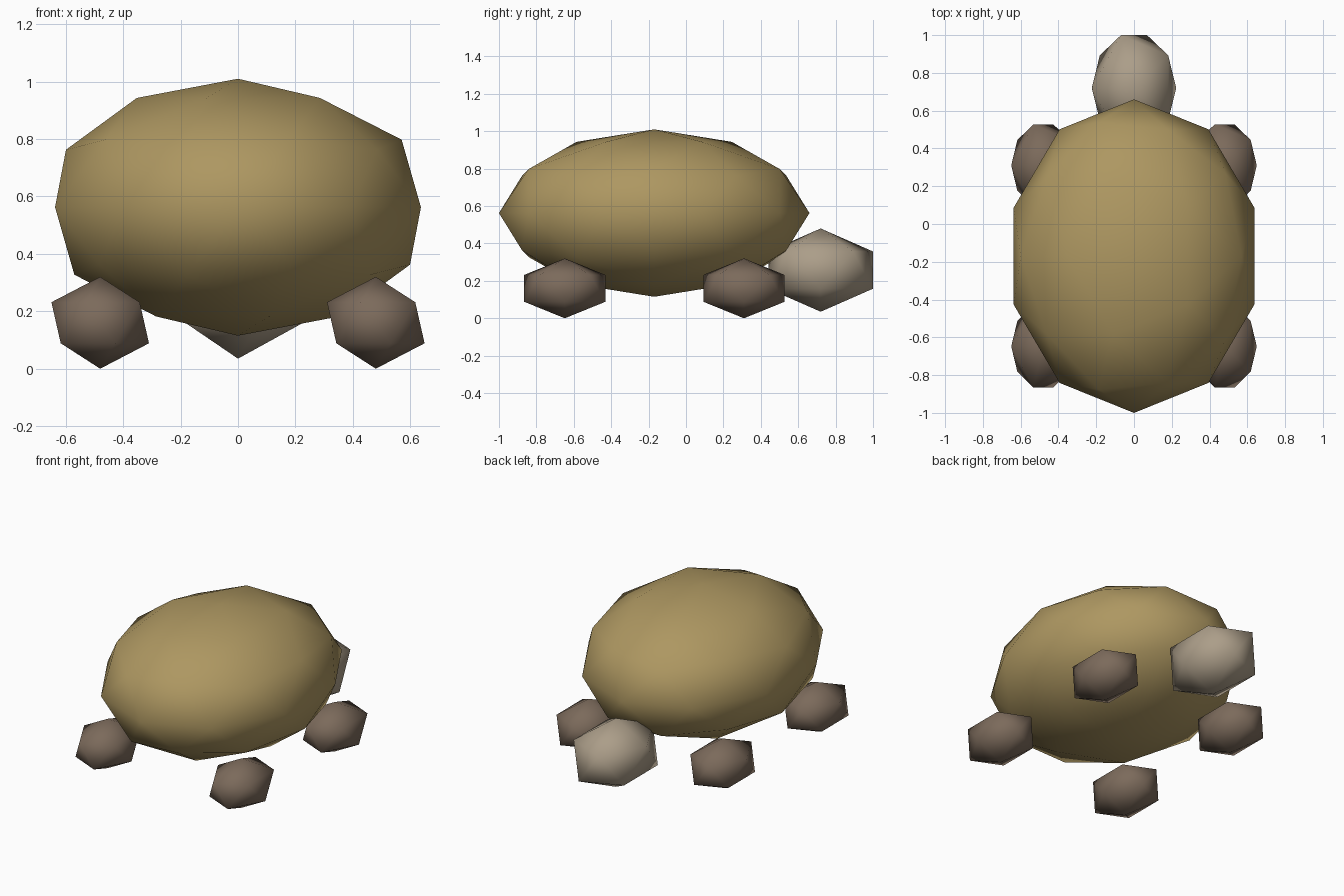
import bpy
from math import pi

cube = bpy.data.objects.get("Cube")
if cube:
    bpy.data.objects.remove(cube, do_unlink=True)


def make_material(name, rgb):
    mat = bpy.data.materials.new(name)
    mat.use_nodes = True
    mat.diffuse_color = (*rgb, 1)
    bsdf = next(n for n in mat.node_tree.nodes if n.type == "BSDF_PRINCIPLED")
    bsdf.inputs["Base Color"].default_value = (*rgb, 1)
    return mat


def ellipsoid(name, subdivisions, center, radii, mat):
    """Smooth low-poly icosphere stretched to three radii."""
    bpy.ops.mesh.primitive_ico_sphere_add(
        subdivisions=subdivisions, radius=1, location=center, rotation=(0, 0, pi))
    obj = bpy.context.object
    obj.name = name
    obj.scale = radii
    bpy.ops.object.transform_apply(location=False, rotation=True, scale=True)
    bpy.ops.object.shade_smooth()
    obj.data.materials.append(mat)
    return obj


shell_mat = make_material("olive tan", (0.42, 0.31, 0.12))
head_mat = make_material("pale taupe", (0.41, 0.34, 0.25))
foot_mat = make_material("dark brown", (0.2, 0.145, 0.105))

# Domed body shell
ellipsoid("shell", 2, (0, -0.17, 0.5625), (0.67, 0.83, 0.4475), shell_mat)

# Head poking out under the shell rim
ellipsoid("head", 1, (0, 0.72, 0.2575), (0.25, 0.329, 0.2225), head_mat)

# Four feet
for end, y in (("front", -0.648), ("back", 0.31)):
    for side, x in (("left", 0.48), ("right", -0.48)):
        ellipsoid(f"{end}_{side}_foot", 1, (x, y, 0.16), (0.19, 0.256, 0.16), foot_mat)
